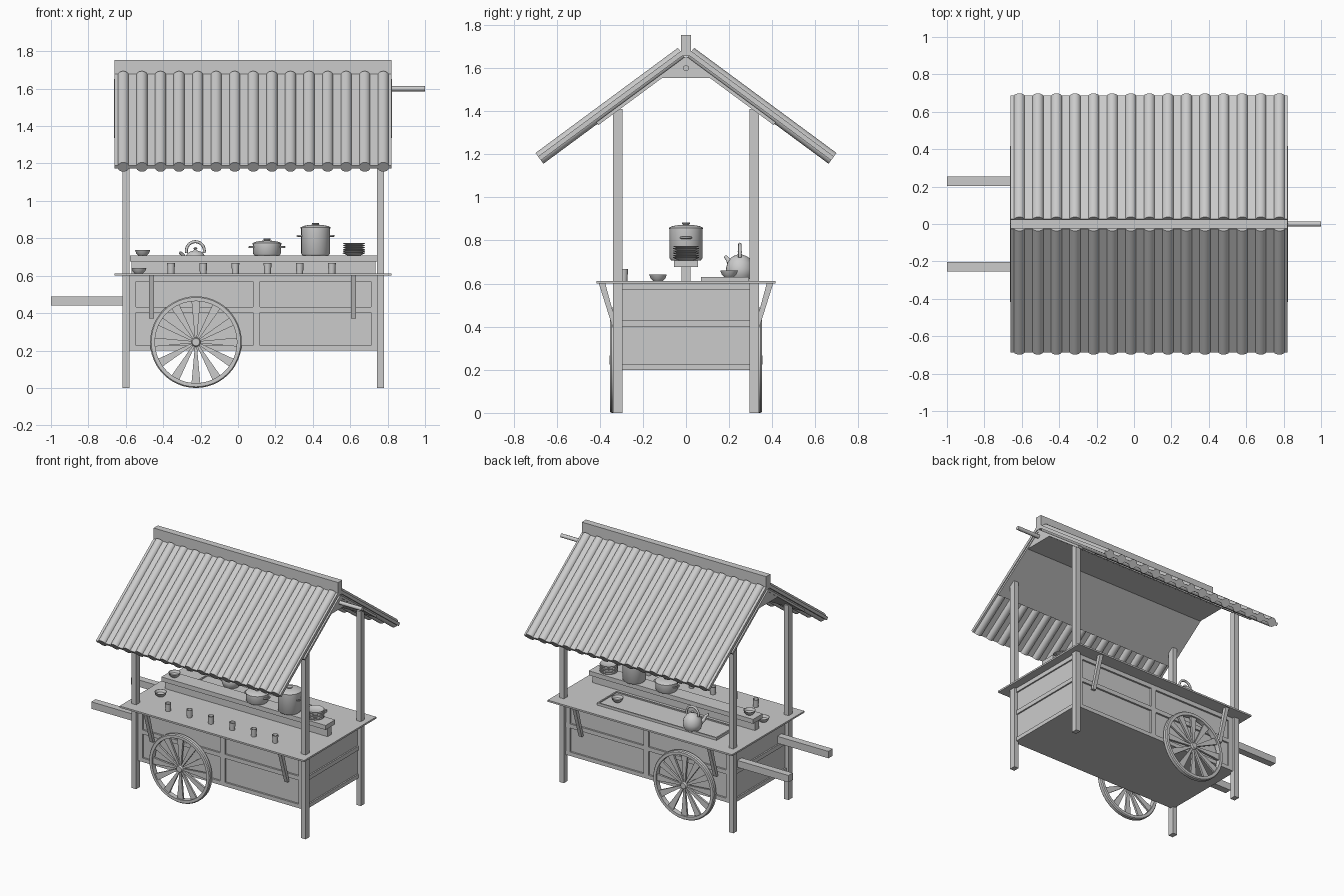
import bpy, bmesh, math
from mathutils import Vector, Matrix

if "Cube" in bpy.data.objects:
    bpy.data.objects.remove(bpy.data.objects["Cube"])


def finish(name, bm, smooth=False):
    bmesh.ops.recalc_face_normals(bm, faces=bm.faces)
    me = bpy.data.meshes.new(name)
    bm.to_mesh(me)
    bm.free()
    ob = bpy.data.objects.new(name, me)
    bpy.context.collection.objects.link(ob)
    if smooth:
        bpy.ops.object.select_all(action='DESELECT')
        ob.select_set(True)
        bpy.context.view_layer.objects.active = ob
        bpy.ops.object.shade_smooth_by_angle(angle=math.radians(40))
    return ob


def box(name, x0, x1, y0, y1, z0, z1):
    bm = bmesh.new()
    m = Matrix.Translation(((x0 + x1) / 2, (y0 + y1) / 2, (z0 + z1) / 2)) @ Matrix.Diagonal((x1 - x0, y1 - y0, z1 - z0, 1))
    bmesh.ops.create_cube(bm, size=1, matrix=m)
    return finish(name, bm)


def prism(name, pts, x0, x1):
    """Extrude a (y, z) outline along x."""
    bm = bmesh.new()
    f = bm.faces.new([bm.verts.new((x0, y, z)) for y, z in pts])
    ext = bmesh.ops.extrude_face_region(bm, geom=[f])['geom']
    bmesh.ops.translate(bm, vec=(x1 - x0, 0, 0), verts=[v for v in ext if isinstance(v, bmesh.types.BMVert)])
    return finish(name, bm)


def lathe(name, prof, loc, n=24, along_y=False, closed=False):
    """Spin an (r, h) profile about z, or about y."""
    bm = bmesh.new()
    pts = prof + prof[:1] if closed else prof
    vs = [bm.verts.new((r, 0, h)) for r, h in pts]
    es = [bm.edges.new(p) for p in zip(vs, vs[1:])]
    bmesh.ops.spin(bm, geom=vs + es, cent=(0, 0, 0), axis=(0, 0, 1), angle=2 * math.pi, steps=n)
    bmesh.ops.remove_doubles(bm, verts=bm.verts, dist=1e-5)
    m = Matrix.Translation(loc)
    if along_y:
        m = m @ Matrix.Rotation(math.pi / 2, 4, 'X')
    bmesh.ops.transform(bm, matrix=m, verts=bm.verts)
    return finish(name, bm, True)


def tube(name, pts, r, radii=None):
    cu = bpy.data.curves.new(name, 'CURVE')
    cu.dimensions = '3D'
    cu.bevel_depth = r
    cu.bevel_resolution = 2
    cu.use_fill_caps = True
    sp = cu.splines.new('POLY')
    sp.points.add(len(pts) - 1)
    for i, p in enumerate(pts):
        sp.points[i].co = (*p, 1)
        sp.points[i].radius = radii[i] if radii else 1
    ob = bpy.data.objects.new(name, cu)
    bpy.context.collection.objects.link(ob)
    return ob


def arc(c, r, u, v, a0, a1, n=12):
    c, u, v = Vector(c), Vector(u), Vector(v)
    angs = [math.radians(a0 + (a1 - a0) * i / n) for i in range(n + 1)]
    return [c + r * (math.cos(a) * u + math.sin(a) * v) for a in angs]


X0, X1 = -0.66, 0.82

# Corner posts
for x in (-0.599, 0.762):
    for s in (-1, 1):
        box("post", x - 0.018, x + 0.018, s * 0.316 - 0.022, s * 0.316 + 0.022, 0, 1.41)

# Cabinet with raised rails and stiles
box("cabinet_body", -0.59, 0.753, -0.305, 0.305, 0.2, 0.602)
rails = [(0.2, 0.228), (0.402, 0.432), (0.57, 0.602)]
for s in (-1, 1):
    ya, yb = sorted((s * 0.30, s * 0.318))
    for z0, z1 in rails:
        box("side_rail", -0.585, 0.748, ya, yb, z0, z1)
    for x0, x1 in [(-0.585, -0.545), (0.08, 0.117), (0.71, 0.742)]:
        box("side_stile", x0, x1, ya, yb, 0.2, 0.602)
for xa, xb in [(-0.6, -0.585), (0.748, 0.763)]:
    for z0, z1 in rails:
        box("end_rail", xa, xb, -0.3, 0.3, z0, z1)

# Counter, its brackets and push handles
box("counter_top", X0, X1, -0.415, 0.415, 0.6, 0.612)
for s in (-1, 1):
    for x in (-0.463, 0.617):
        prism("counter_bracket", [(s * 0.375, 0.602), (s * 0.405, 0.602), (s * 0.332, 0.37), (s * 0.312, 0.37)], x - 0.013, x + 0.013)
    box("push_handle", -1.0, -0.585, s * 0.229 - 0.025, s * 0.229 + 0.025, 0.44, 0.49)

# Wheels: rim, tapered spokes, hub
R = 0.245
for s in (-1, 1):
    c = Vector((-0.225, s * 0.335, R))
    lathe("wheel_rim", [(R - 0.006, -0.018), (R, -0.011), (R, 0.011), (R - 0.006, 0.018), (0.219, 0.018), (0.219, -0.018)],
          c, 48, True, True)
    lathe("wheel_hub", [(0, -0.02), (0.02, -0.02), (0.025, -0.014), (0.025, 0.014), (0.02, 0.02), (0, 0.02)], c, 20, True)
    bm = bmesh.new()
    for i in range(12):
        m = Matrix.Translation(c) @ Matrix.Rotation(i * math.pi / 6, 4, 'Y')
        quad = [(-0.005, 0.015), (0.005, 0.015), (0.024, 0.225), (-0.024, 0.225)]
        lo, hi = [[bm.verts.new(m @ Vector((x, y, z))) for x, z in quad] for y in (-0.007, 0.007)]
        bm.faces.new(lo)
        bm.faces.new(hi)
        for k in range(4):
            bm.faces.new((lo[k], lo[k - 1], hi[k - 1], hi[k]))
    finish("wheel_spokes", bm)

# Roof: round tiles on a thin sheet, inner boards, ridge
A, B = Vector((0, 0.019, 1.669)), Vector((0, 0.68, 1.181))
d = (B - A).normalized()
nrm = Vector((0, -d.z, d.y))
for s in (-1, 1):
    bm = bmesh.new()
    for i in range(15):
        mid = (A + B) / 2
        mid.x, mid.y = -0.613 + i * 0.0993, mid.y * s
        rot = Vector((0, d.y * s, d.z)).to_track_quat('Z', 'X').to_matrix().to_4x4()
        bmesh.ops.create_cone(bm, cap_ends=True, segments=20, radius1=0.031, radius2=0.031,
                              depth=(B - A).length, matrix=Matrix.Translation(mid) @ rot)
    finish("roof_tiles", bm, True)

    def strip(name, length, lo, hi, xa, xb):
        ps = [A + nrm * lo, A + nrm * hi, A + d * length + nrm * hi, A + d * length + nrm * lo]
        prism(name, [(s * p.y, p.z) for p in ps], xa, xb)
    strip("roof_sheet", (B - A).length, -0.011, 0.011, X0, X1)
    strip("roof_inner_board", 0.51, -0.038, -0.022, X0 - 0.003, X1 + 0.004)
box("ridge_cap", X0, X1, -0.024, 0.024, 1.655, 1.754)
prism("ridge_core", [(-0.125, 1.555), (0.125, 1.555), (0, 1.655)], X0, X1)
tube("sign_pole", [(0.78, 0, 1.6), (1.0, 0, 1.6)], 0.014)

# Raised middle shelf
box("shelf_support", -0.57, 0.735, -0.022, 0.022, 0.61, 0.68)
box("shelf_top", -0.577, 0.742, -0.055, 0.055, 0.676, 0.708)

# Row of cups on the counter
for i in range(6):
    lathe("cup", [(0, 0), (0.018, 0), (0.021, 0.055), (0.018, 0.055), (0.015, 0.006), (0, 0.006)],
          (-0.358 + i * 0.172, -0.29, 0.612), 16)

# Small bowls
bowl = [(0, 0), (0.022, 0), (0.034, 0.012), (0.041, 0.03), (0.038, 0.03), (0.03, 0.013), (0, 0.006)]
for loc in [(-0.53, -0.13, 0.612), (-0.51, 0, 0.708), (0.41, 0.2, 0.63)]:
    lathe("bowl", bowl, loc)

# Cooking pots with lids, knobs and side handles
for x, r, h, hz in [(0.155, 0.074, 0.06, 0.045), (0.415, 0.077, 0.145, 0.105)]:
    z = 0.708
    lathe("pot", [(0, 0), (r - 0.008, 0), (r, 0.01), (r, h), (0, h)], (x, 0, z), 32)
    lathe("pot_lid", [(0, 0), (r + 0.003, 0), (r + 0.003, 0.006), (r - 0.012, 0.013), (r * 0.5, 0.018), (0.015, 0.02),
                      (0.02, 0.026), (0.018, 0.03), (0, 0.03)], (x, 0, z + h), 32)
    for s in (-1, 1):
        tube("pot_handle", arc((x + s * (r - 0.004), 0, z + hz), 0.024, (0, 1, 0), (s, 0, 0), 0, 180), 0.005)

# Stack of dishes
for i in range(6):
    lathe("stacked_dish", [(0, 0), (0.035, 0), (0.06, 0.012), (0.059, 0.015), (0.034, 0.004), (0, 0.004)],
          (0.62, 0, 0.708 + i * 0.0105))

# Tray with a rim, and the kettle on it
tx0, tx1, ty0, ty1 = -0.45, 0.51, 0.07, 0.292
box("tray_base", tx0, tx1, ty0, ty1, 0.612, 0.622)
for a in [(tx0, tx1, ty0, ty0 + 0.01), (tx0, tx1, ty1 - 0.01, ty1), (tx0, tx0 + 0.01, ty0, ty1), (tx1 - 0.01, tx1, ty0, ty1)]:
    box("tray_rim", *a, 0.612, 0.63)
k = Vector((-0.228, 0.25, 0.622))
lathe("kettle_body", [(0, 0), (0.05, 0), (0.062, 0.02), (0.065, 0.045), (0.058, 0.075), (0.042, 0.098), (0.03, 0.106),
                      (0.012, 0.112), (0.006, 0.118), (0.011, 0.126), (0, 0.131)], k)
tube("kettle_handle", arc(k + Vector((0, 0, 0.112)), 0.048, (1, 0, 0), (0, 0, 1), -15, 195, 18), 0.008)
tube("kettle_spout", [k + Vector(p) for p in [(-0.04, -0.03, 0.04), (-0.06, -0.045, 0.065), (-0.067, -0.055, 0.09), (-0.083, -0.066, 0.102)]],
     0.014, [1.2, 0.95, 0.7, 0.6])
